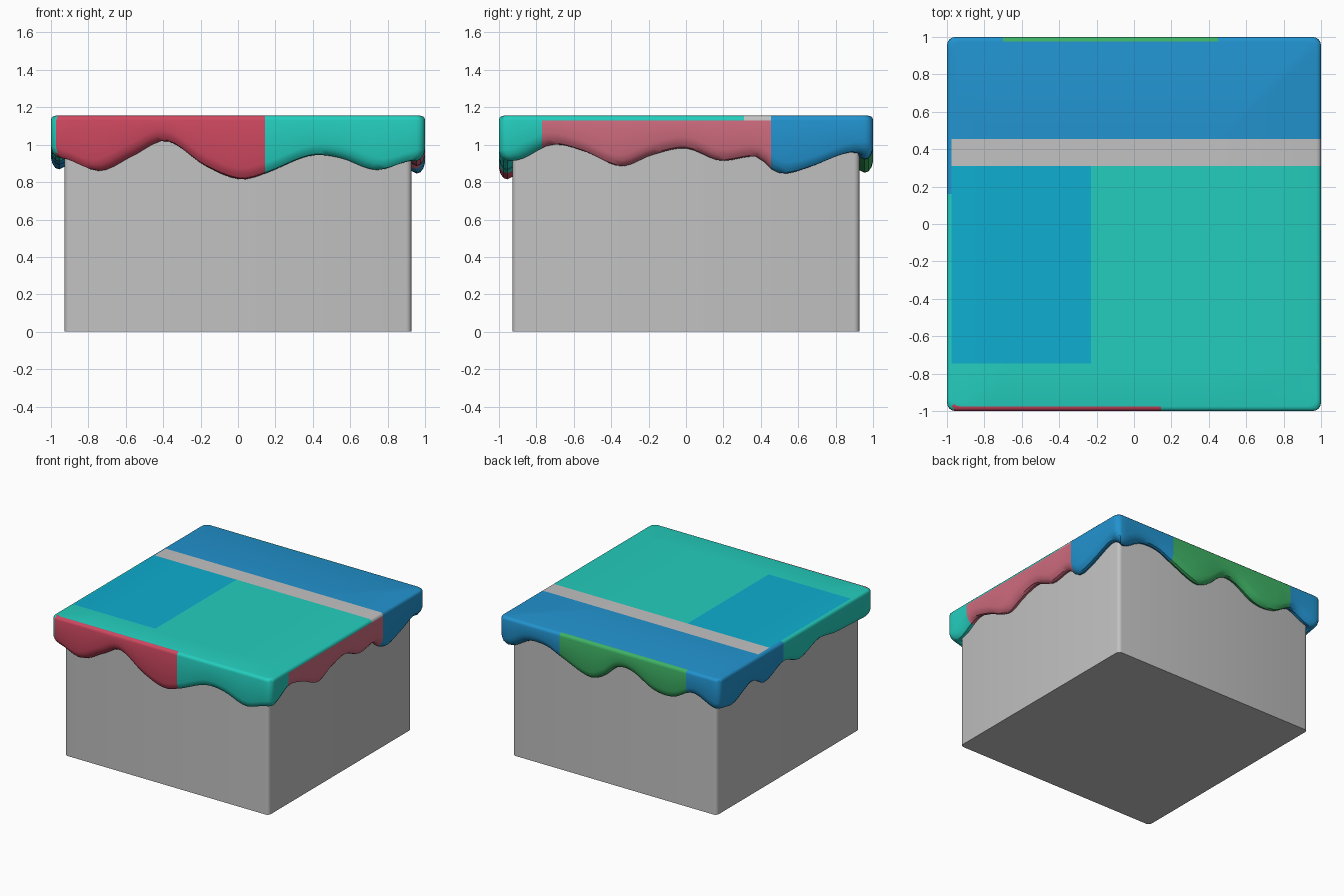
import bpy, bmesh, math
from mathutils import Vector

if "Cube" in bpy.data.objects:
    bpy.data.objects.remove(bpy.data.objects["Cube"])

def material(name, r, g, b):
    lin = lambda c: (c / 255 / 12.92) if c < 11 else ((c / 255 + 0.055) / 1.055) ** 2.4
    m = bpy.data.materials.new(name)
    m.diffuse_color = (lin(r), lin(g), lin(b), 1)
    m.use_nodes = True
    m.node_tree.nodes["Principled BSDF"].inputs["Base Color"].default_value = m.diffuse_color
    return m

MATS = [material("grey", 194, 194, 194), material("teal", 36, 206, 190),
        material("blue", 34, 147, 207), material("cyan", 14, 174, 208),
        material("red", 206, 72, 96), material("pink", 206, 107, 126),
        material("green", 62, 178, 101)]
GREY, TEAL, BLUE, CYAN, RED, PINK, GREEN = range(7)

def make_object(name, bm, mats):
    bmesh.ops.recalc_face_normals(bm, faces=bm.faces)
    me = bpy.data.meshes.new(name)
    bm.to_mesh(me)
    bm.free()
    ob = bpy.data.objects.new(name, me)
    bpy.context.collection.objects.link(ob)
    for m in mats:
        me.materials.append(m)
    bpy.ops.object.select_all(action='DESELECT')
    bpy.context.view_layer.objects.active = ob
    ob.select_set(True)
    bpy.ops.object.shade_smooth_by_angle(angle=math.radians(35))
    return ob

# Box body with rounded upright edges
H = 0.928
bm = bmesh.new()
bmesh.ops.create_cube(bm, size=1)
for v in bm.verts:
    v.co = (v.co.x * 2 * H, v.co.y * 2 * H, (v.co.z + 0.5) * 1.1)
upright = [e for e in bm.edges if abs(e.verts[0].co.z - e.verts[1].co.z) > 0.5]
bmesh.ops.bevel(bm, geom=upright, offset=0.03, segments=4, affect='EDGES', profile=0.5)
make_object("box_body", bm, [MATS[GREY]])

# Height of the dripping hem along each side: (position, lowest z)
FRONT = [(-.95, .92), (-.77, .86), (-.58, .945), (-.4, 1.02), (-.18, .885), (.01, .815),
         (.15, .845), (.4, .94), (.57, .93), (.77, .865), (.95, .91)]
RIGHT = [(-.93, .92), (-.75, 1.0), (-.57, .965), (-.365, .885), (-.19, .945), (0, .98),
         (.19, .915), (.4, .935), (.475, .87), (.555, .845), (.69, .88), (.93, .96)]
BACK = [(-.95, .92), (-.78, 1.0), (-.6, 1.0), (-.45, .94), (-.2, .85), (-.08, .89),
        (.06, 1.0), (.2, 1.0), (.4, .9), (.58, .89), (.76, .97), (.95, .90)]
LEFT = [(-.95, .89), (-.8, .87), (-.55, .96), (-.38, .89), (-.12, .97), (.08, .91),
        (.34, .98), (.55, .95), (.74, .94), (.95, .93)]
KEYS = [(2 * i + t + 1, z) for i, side in enumerate((FRONT, RIGHT, BACK, LEFT)) for t, z in side]
N = len(KEYS)

def key(i):
    s, z = KEYS[i % N]
    return s + 8 * (i // N), z

def hem(s):
    """Smooth closed curve through the hem heights."""
    s %= 8
    i = max((k for k in range(N) if KEYS[k][0] <= s), default=-1)
    (sa, za), (s0, z0), (s1, z1), (sb, zb) = [key(i + k) for k in (-1, 0, 1, 2)]
    h = s1 - s0
    u = (s - s0) / h
    m0 = (z1 - za) / (s1 - sa) * h
    m1 = (zb - z0) / (sb - s0) * h
    return ((2*u**3 - 3*u*u + 1) * z0 + (u**3 - 2*u*u + u) * m0
            + (3*u*u - 2*u**3) * z1 + (u**3 - u*u) * m1)

# Outline of the cover: four straight sides joined by small corner arcs
R, TOP, STEPS = 0.045, 1.155, 44
outline = []
for side in range(4):
    ca, sa = math.cos(side * math.pi / 2), math.sin(side * math.pi / 2)
    pts = [(-1 + R + (2 - 2 * R) * k / STEPS, -1.0) for k in range(STEPS + 1)]
    for k in range(1, 4):
        a = -math.pi / 2 + k * math.pi / 8
        pts.append((1 - R + R * math.cos(a), -1 + R + R * math.sin(a)))
    for x, y in pts:
        s = 2 * side + (x + 1 if y + x <= 0 or x < 1 + y + 2 and -y >= x else 2 + (y + 1))
        outline.append((x * ca - y * sa, x * sa + y * ca, hem(s)))

# Cover: rounded top edge, straight skirt, rolled hem tucked into the body
bm = bmesh.new()
rings = []
for inset, top, rise in ((.025, TOP, 0), (.012, TOP - .003, 0), (.003, TOP - .012, 0),
                         (0, TOP - .025, 0), (0, None, .06), (.008, None, .03),
                         (.024, None, .007), (.045, None, 0), (.085, None, .02)):
    f = 1 - inset
    rings.append([bm.verts.new((x * f, y * f, top if top else b + rise)) for x, y, b in outline])
n = len(outline)
for a, b in zip(rings, rings[1:]):
    for i in range(n):
        j = (i + 1) % n
        bm.faces.new((a[i], b[i], b[j], a[j]))
bm.faces.new(rings[0])

# Cut along the colour borders
def cut(axis, pos):
    no = Vector((axis == 0, axis == 1, 0))
    bmesh.ops.bisect_plane(bm, geom=bm.verts[:] + bm.edges[:] + bm.faces[:],
                           plane_co=no * pos, plane_no=no, dist=1e-5)

for p in (-.7, -.23, .145, .45):
    cut(0, p)
for p in (-.77, -.745, .16, .31, .455):
    cut(1, p)

def top_colour(x, y):
    if y > .455:
        return BLUE
    if y > .31:
        return GREY
    return CYAN if x < -.23 and y > -.745 else TEAL

def colour(c):
    x, y, z = c
    if z > TOP - .0005:
        return top_colour(x, y)
    if abs(y) >= abs(x):
        if y < 0:
            return RED if -.97 < x < .145 else TEAL
        return GREEN if -.7 < x < .45 else BLUE
    if x < 0:
        return BLUE if y > .16 else TEAL
    if z > TOP - .025:
        return top_colour(x, y)
    return BLUE if y > .455 else PINK if y > -.77 else TEAL

for f in bm.faces:
    f.material_index = colour(f.calc_center_median())
make_object("draped_cover", bm, MATS)
